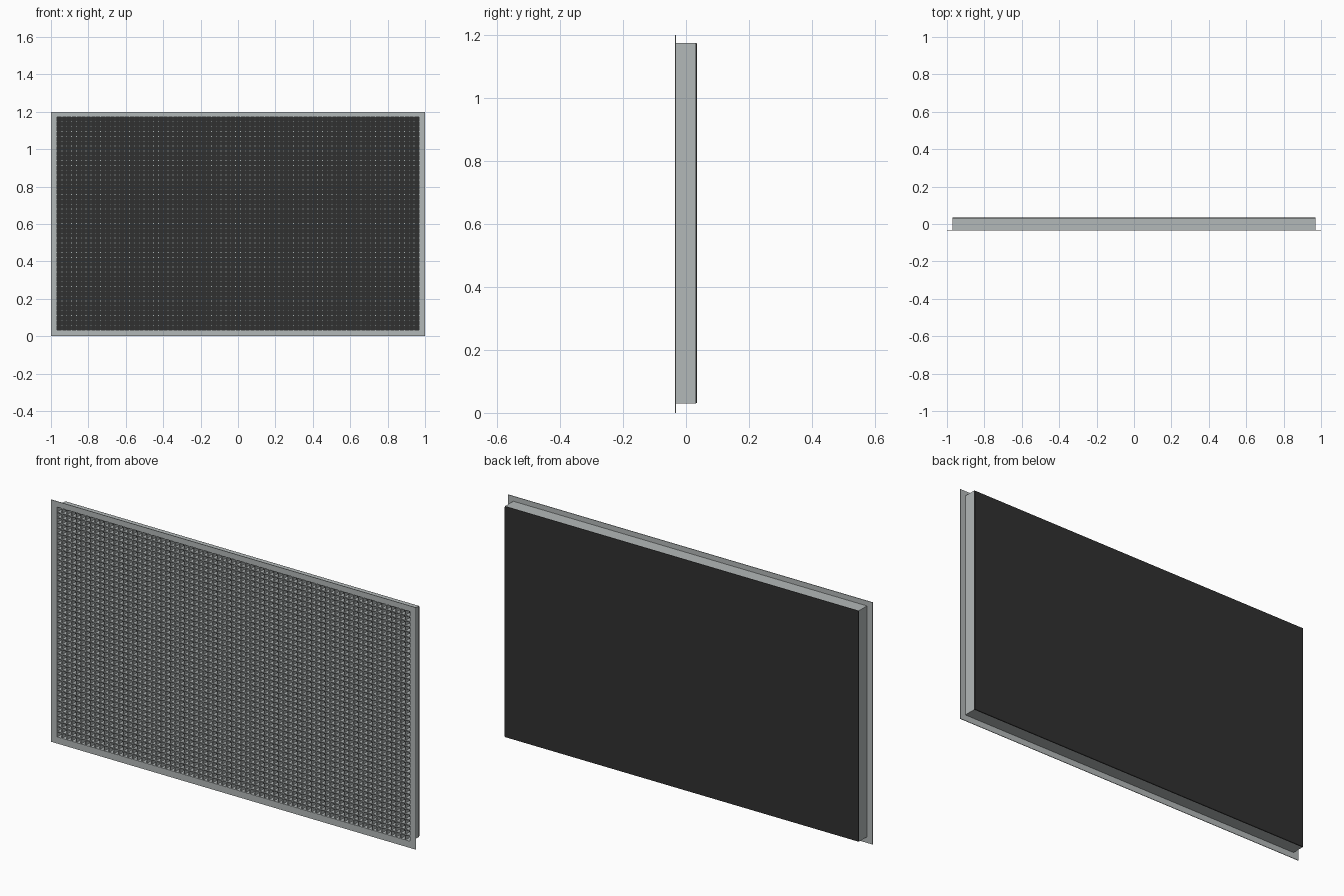
import bpy
import bmesh
from mathutils import Matrix

cube = bpy.data.objects.get("Cube")
if cube:
    bpy.data.objects.remove(cube, do_unlink=True)


def material(name, colour):
    m = bpy.data.materials.new(name)
    m.use_nodes = True
    m.diffuse_color = (*colour, 1)
    m.node_tree.nodes["Principled BSDF"].inputs["Base Color"].default_value = (*colour, 1)
    return m


GREY = material("painted metal grey", (0.45, 0.48, 0.48))
BLACK = material("back panel black", (0.03, 0.03, 0.03))

HEIGHT = 1.2
HALF_W, LOW, HIGH = 0.97, 0.03, 1.175      # housing outline
FRONT, BACK = -0.035, 0.035
SHEET = 0.003                              # sheet metal thickness
COLS, ROWS = 75, 44
GRILLE_DEPTH = 0.03


def add_box(bm, lo, hi):
    size = [b - a for a, b in zip(lo, hi)]
    mid = [(a + b) / 2 for a, b in zip(lo, hi)]
    mat = Matrix.Translation(mid) @ Matrix.Diagonal((*size, 1))
    bmesh.ops.create_cube(bm, size=1, matrix=mat)


def make_object(name, bm, mat):
    mesh = bpy.data.meshes.new(name)
    bm.to_mesh(mesh)
    bm.free()
    mesh.materials.append(mat)
    obj = bpy.data.objects.new(name, mesh)
    bpy.context.collection.objects.link(obj)
    return obj


def ring(name, outer, inner, y0, y1):
    """Rectangular frame; outer and inner are (half width, bottom, top)."""
    bm = bmesh.new()
    loops = []
    for y in (y0, y1):
        for w, low, high in (outer, inner):
            corners = ((-w, low), (w, low), (w, high), (-w, high))
            loops.append([bm.verts.new((x, y, z)) for x, z in corners])
    front_out, front_in, back_out, back_in = loops
    for a, b in ((front_out, front_in), (front_in, back_in),
                 (back_in, back_out), (back_out, front_out)):
        for i in range(4):
            j = (i + 1) % 4
            bm.faces.new((a[i], a[j], b[j], b[i]))
    bmesh.ops.recalc_face_normals(bm, faces=bm.faces)
    return make_object(name, bm, GREY)


# Flat front flange and the housing walls behind it
opening = (HALF_W - SHEET, LOW + SHEET, HIGH - SHEET)
ring("front_flange", (1, 0, HEIGHT), opening, FRONT, FRONT + SHEET)
ring("housing_walls", (HALF_W, LOW, HIGH), opening, FRONT + SHEET, BACK - 0.005)

# Back panel with softened long edges
bm = bmesh.new()
add_box(bm, (-HALF_W, BACK - 0.005, LOW), (HALF_W, BACK, HIGH))
long_edges = [e for e in bm.edges
              if all(v.co.y > BACK - 0.001 for v in e.verts)
              and abs(e.verts[0].co.z - e.verts[1].co.z) < 0.001]
bmesh.ops.bevel(bm, geom=long_edges, offset=0.004, segments=2, affect='EDGES', profile=0.5)
make_object("back_panel", bm, BLACK)

# Egg-crate grille: upright and level slats
w, low, high = opening
pitch_x, pitch_z = 2 * w / COLS, (high - low) / ROWS
half = 0.002
uprights, levels = bmesh.new(), bmesh.new()
for i in range(1, COLS):
    x = -w + i * pitch_x
    add_box(uprights, (x - half, FRONT + 0.001, low), (x + half, FRONT + GRILLE_DEPTH, high))
for i in range(1, ROWS):
    z = low + i * pitch_z
    add_box(levels, (-w, FRONT + 0.0005, z - half), (w, FRONT + GRILLE_DEPTH, z + half))
make_object("grille_upright_slats", uprights, GREY)
make_object("grille_level_slats", levels, GREY)
